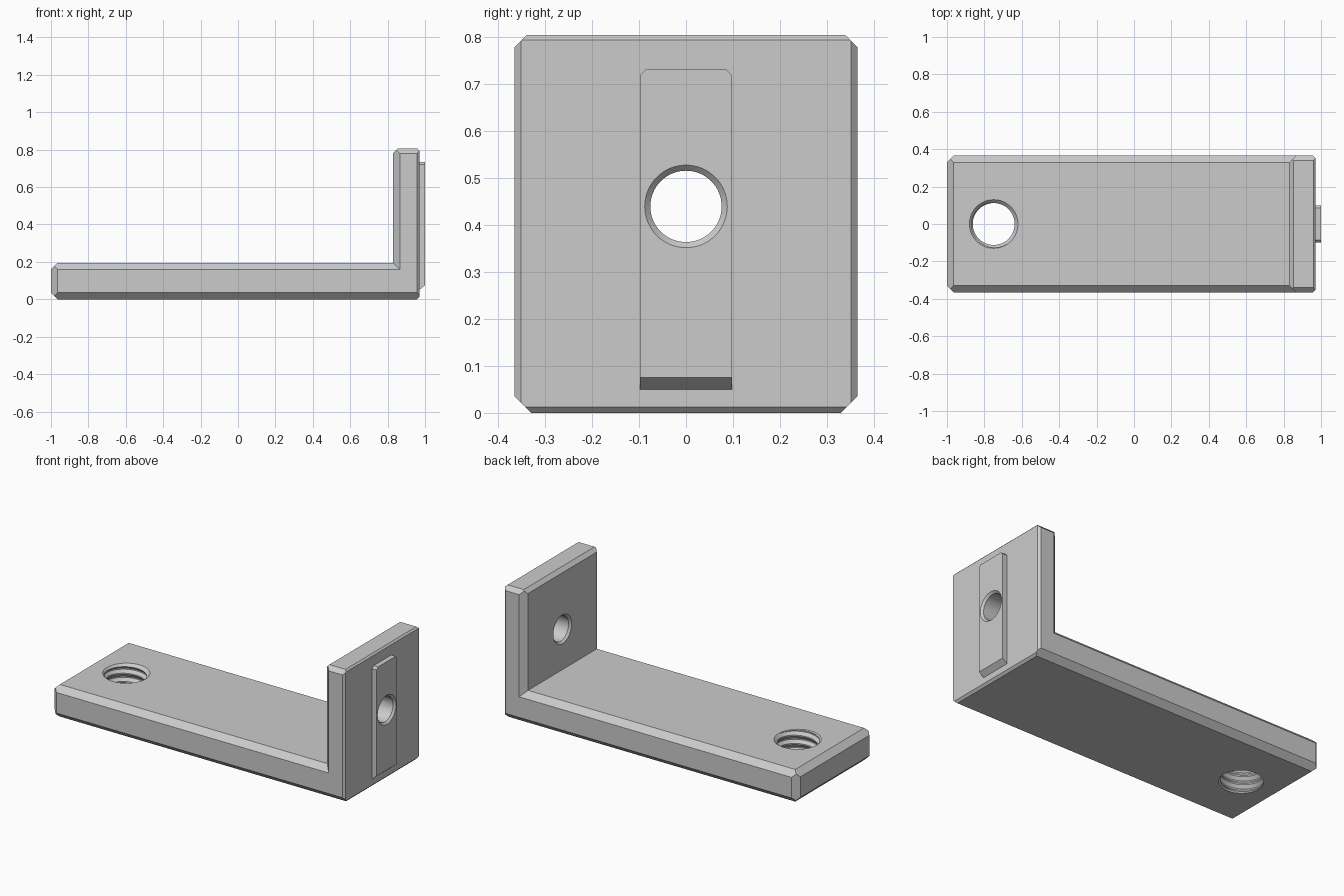
import bpy
import bmesh
from math import cos, sin, tau, radians
from mathutils import Vector

cube = bpy.data.objects.get("Cube")
if cube:
    bpy.data.objects.remove(cube, do_unlink=True)

grey = bpy.data.materials.new("plain grey")
grey.use_nodes = True
grey.diffuse_color = (0.6, 0.6, 0.6, 1)
grey.node_tree.nodes["Principled BSDF"].inputs["Base Color"].default_value = (0.6, 0.6, 0.6, 1)


def add_object(name, bm):
    bmesh.ops.recalc_face_normals(bm, faces=bm.faces)
    mesh = bpy.data.meshes.new(name)
    bm.to_mesh(mesh)
    bm.free()
    mesh.materials.append(grey)
    obj = bpy.data.objects.new(name, mesh)
    bpy.context.collection.objects.link(obj)
    return obj


def cut(bm, point, normal):
    """Slice off everything on the normal side and close the cut."""
    geom = bm.verts[:] + bm.edges[:] + bm.faces[:]
    bmesh.ops.bisect_plane(bm, geom=geom, plane_co=point, plane_no=normal, clear_outer=True)
    rim = [e for e in bm.edges if e.is_boundary]
    if rim:
        bmesh.ops.holes_fill(bm, edges=rim, sides=0)


def chamfered_box(name, lo, hi, chamfers, planes=()):
    """Box whose edges, named by outward direction, are chamfered by a width."""
    bm = bmesh.new()
    bmesh.ops.create_cube(bm, size=1)
    for v in bm.verts:
        v.co = [hi[i] if v.co[i] > 0 else lo[i] for i in range(3)]
    for direction, width in chamfers:
        point = Vector([hi[i] if d > 0 else lo[i] for i, d in enumerate(direction)])
        axis = next(i for i, d in enumerate(direction) if d)
        point[axis] -= direction[axis] * width
        cut(bm, point, Vector(direction).normalized())
    for point, normal in planes:
        cut(bm, Vector(point), Vector(normal).normalized())
    return add_object(name, bm)


def lathe(name, profile, place, steps=64):
    """Closed solid of revolution from (distance along axis, radius) pairs."""
    bm = bmesh.new()
    rings = [[bm.verts.new(place(r * cos(tau * i / steps), r * sin(tau * i / steps), h))
              for i in range(steps)] for h, r in profile]
    for a, b in zip(rings, rings[1:]):
        for i in range(steps):
            j = (i + 1) % steps
            bm.faces.new((a[i], a[j], b[j], b[i]))
    bm.faces.new(rings[0])
    bm.faces.new(rings[-1])
    return add_object(name, bm)


def thread(name, x, pitch, turns, start, shape, steps=64):
    """Solid screw; shape lists (fraction of pitch, radius) over one turn."""
    bm = bmesh.new()
    m = len(shape)
    rows = m * turns
    grid = []
    for i in range(steps):
        a = tau * i / steps
        column = []
        for j in range(rows + 1):
            f, r = shape[j % m]
            z = start + pitch * (j // m + f + i / steps)
            column.append(bm.verts.new((x + r * cos(a), r * sin(a), z)))
        grid.append(column)
    for i in range(steps):
        last = i == steps - 1
        for j in range(rows - (m if last else 0)):
            a, b = grid[i], grid[(i + 1) % steps]
            k = j + m if last else j
            bm.faces.new((a[j], b[k], b[k + 1], a[j + 1]))
    # close both ends with a fan around the axis
    middle = start + pitch * turns / 2
    ends = ([], [])
    for e in [e for e in bm.edges if e.is_boundary]:
        ends[(e.verts[0].co.z + e.verts[1].co.z) / 2 > middle].append(e)
    for edges, z in zip(ends, (start - pitch, start + pitch * (turns + 2))):
        centre = bm.verts.new((x, 0, z))
        for e in edges:
            bm.faces.new((*e.verts, centre))
    return add_object(name, bm)


def combine(target, tool, operation):
    tool.hide_render = True
    mod = target.modifiers.new(operation.lower(), "BOOLEAN")
    mod.operation = operation
    mod.solver = "EXACT"
    mod.object = tool
    bpy.context.view_layer.objects.active = target
    bpy.ops.object.modifier_apply(modifier=mod.name)
    bpy.data.objects.remove(tool, do_unlink=True)


SIDES = (-1, 1)
W, BIG, SMALL = 0.365, 0.035, 0.013
long_bottom = [((0, s, -1), BIG) for s in SIDES]
outer = [((1, s, 0), SMALL) for s in SIDES] + [((1, 0, -1), SMALL)]

# Flat arm
bracket = chamfered_box(
    "bracket", (-1, -W, 0), (0.97, W, 0.195),
    long_bottom + outer
    + [((0, s, 1), BIG) for s in SIDES]
    + [((-1, s, 0), BIG) for s in SIDES]
    + [((-1, 0, s), BIG) for s in SIDES])

# Upright wall
wall = chamfered_box(
    "wall", (0.83, -W, 0), (0.97, W, 0.805),
    long_bottom + outer
    + [((-1, s, 0), BIG) for s in SIDES]
    + [((0, s, 1), 0.025) for s in SIDES]
    + [((-1, 0, 1), 0.022), ((1, 0, 1), 0.01)])
combine(bracket, wall, "UNION")

# Raised guide rib with a sloped lower end
rib = chamfered_box(
    "rib", (0.9, -0.098, 0.05), (1, 0.098, 0.733),
    [((0, s, 1), SMALL) for s in SIDES],
    [((0.97, 0, 0.05), (0.025, 0, -0.03))])
combine(bracket, rib, "UNION")

# Merge coplanar pieces before drilling
bm = bmesh.new()
bm.from_mesh(bracket.data)
bmesh.ops.remove_doubles(bm, verts=bm.verts, dist=0.0001)
bmesh.ops.dissolve_limit(bm, angle_limit=radians(0.5), verts=bm.verts, edges=bm.edges)
bm.to_mesh(bracket.data)
bm.free()

# Plain bolt hole through the wall, countersunk on both faces
bolt = lathe("bolt_cutter", [(0.81, 0.108), (0.842, 0.076), (0.988, 0.076), (1.02, 0.108)],
             lambda u, v, h: (h, u, 0.44 + v))
combine(bracket, bolt, "DIFFERENCE")

# Threaded hole through the arm
bore = lathe("bore_cutter", [(-0.02, 0.14), (0.009, 0.111), (0.176, 0.111), (0.215, 0.15)],
             lambda u, v, h: (u - 0.75, v, h))
combine(bracket, bore, "DIFFERENCE")
screw = thread("thread_cutter", -0.75, 0.05, 7, -0.083,
               [(0, 0.112), (0.15, 0.112), (0.5, 0.127), (0.65, 0.127)])
combine(bracket, screw, "DIFFERENCE")

bracket.data.materials.clear()
bracket.data.materials.append(grey)
bpy.ops.object.select_all(action="DESELECT")
bracket.select_set(True)
bpy.context.view_layer.objects.active = bracket
bpy.ops.object.shade_smooth_by_angle(angle=radians(25))
